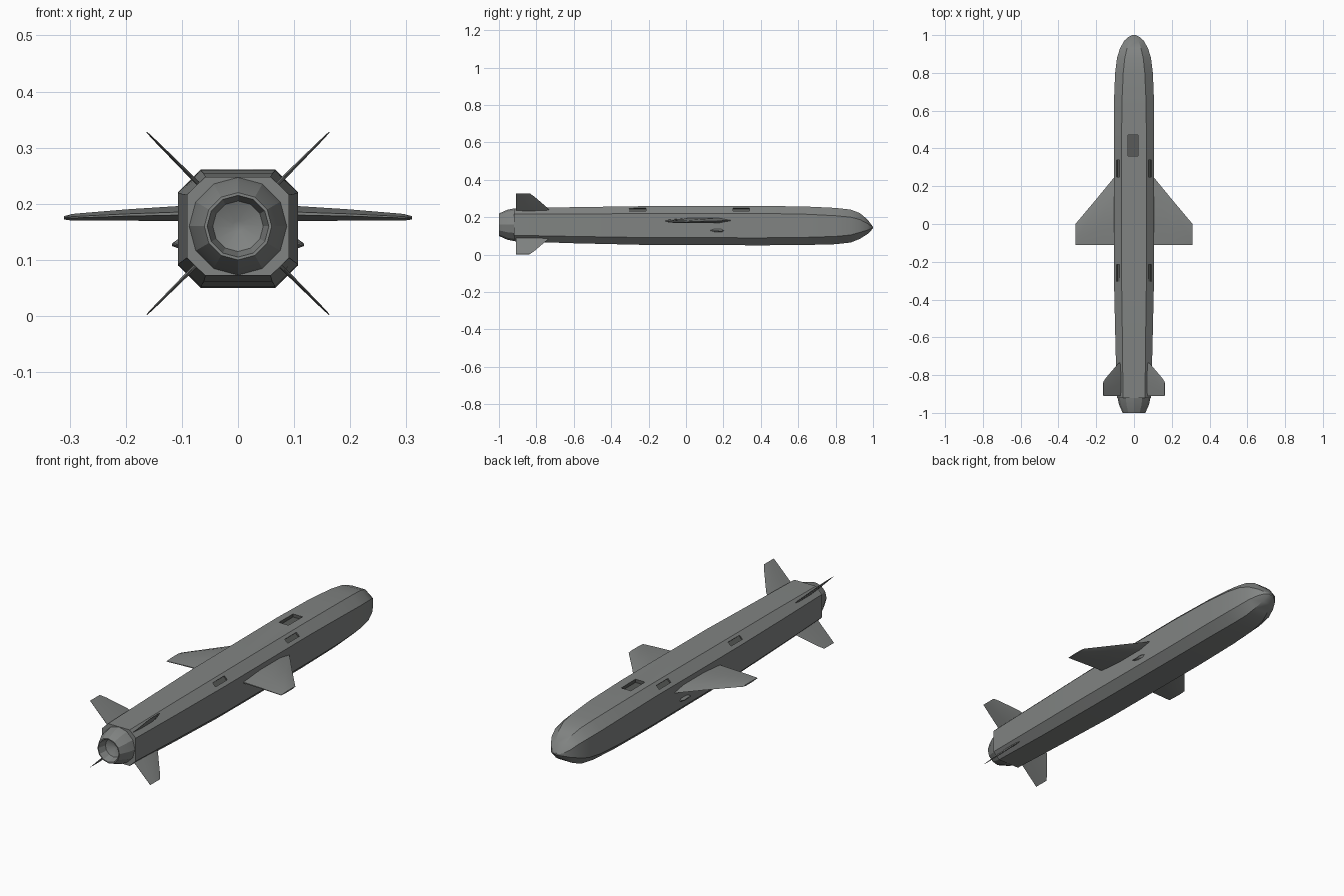
import bpy, bmesh, math
from mathutils import Matrix, Vector

if "Cube" in bpy.data.objects:
    bpy.data.objects.remove(bpy.data.objects["Cube"], do_unlink=True)


def material(name, r, g, b):
    m = bpy.data.materials.new(name)
    m.use_nodes = True
    m.diffuse_color = (r, g, b, 1)
    m.node_tree.nodes["Principled BSDF"].inputs["Base Color"].default_value = (r, g, b, 1)
    return m


GREY = material("airframe grey", 0.22, 0.23, 0.225)
DARK = material("recess grey", 0.1, 0.105, 0.1)


def activate(ob):
    bpy.ops.object.select_all(action="DESELECT")
    ob.select_set(True)
    bpy.context.view_layer.objects.active = ob


def loft(name, rings, mat=GREY, angle=30, close=True):
    """Skin a list of equal-length point rings, capping both ends."""
    bm = bmesh.new()
    loops = [[bm.verts.new(p) for p in ring] for ring in rings]
    n = len(loops[0])
    for a, b in zip(loops, loops[1:]):
        for i in range(n):
            j = (i + 1) % n
            bm.faces.new((a[i], a[j], b[j], b[i]))
    if close:
        bm.faces.new(loops[0])
        bm.faces.new(loops[-1])
    bmesh.ops.recalc_face_normals(bm, faces=bm.faces)
    me = bpy.data.meshes.new(name)
    bm.to_mesh(me)
    bm.free()
    me.materials.append(mat)
    ob = bpy.data.objects.new(name, me)
    bpy.context.collection.objects.link(ob)
    if angle:
        activate(ob)
        bpy.ops.object.shade_smooth_by_angle(angle=math.radians(angle))
    return ob


def body_ring(y, hw, lo, hi, cut):
    """Square section with chamfered corners."""
    c = hw * cut
    cz = (hi - lo) / 2 * cut
    pts = [(hw - c, hi), (hw, hi - cz), (hw, lo + cz), (hw - c, lo)]
    pts += [(-x, z) for x, z in reversed(pts)]
    return [(x, y, z) for x, z in pts]


def blade(name, stations, frame):
    """Thin tapered surface; stations are span, leading y, trailing y, height, half thickness."""
    rings = []
    for s, le, te, h, t in stations:
        at = lambda k: le + (te - le) * k
        prof = [(0, 0), (0.2, t), (0.65, t), (1, t * 0.2), (1, -t * 0.2), (0.65, -t), (0.2, -t)]
        rings.append([frame @ Vector((s, at(k), h + dz)) for k, dz in prof])
    return loft(name, rings, angle=20)


# Fuselage: y, half width, bottom, top, chamfer share
SECTIONS = [
    (-0.92, 0.091, 0.072, 0.248, 0.36),
    (-0.6, 0.099, 0.061, 0.254, 0.38),
    (-0.25, 0.107, 0.053, 0.259, 0.38),
    (0.4, 0.107, 0.05, 0.261, 0.38),
    (0.65, 0.106, 0.052, 0.257, 0.4),
    (0.8, 0.1, 0.056, 0.25, 0.43),
    (0.88, 0.09, 0.065, 0.241, 0.46),
    (0.93, 0.074, 0.085, 0.222, 0.5),
    (0.97, 0.052, 0.11, 0.188, 0.55),
    (0.99, 0.03, 0.13, 0.162, 0.58),
    (1.0, 0.01, 0.141, 0.149, 0.58),
]
body = loft("fuselage", [body_ring(*s) for s in SECTIONS], angle=0)


# Recessed pockets cut into the fuselage, lined with the dark material
def pocket(pos, size, roll=0):
    x, y, z = (v / 2 for v in size)
    frame = Matrix.Translation(pos) @ Matrix.Rotation(roll, 4, "Y")
    corners = [(-x, -z), (x, -z), (x, z), (-x, z)]
    cutter = loft("cutter", [[frame @ Vector((u, s, w)) for u, w in corners] for s in (-y, y)], DARK, 0)
    cutter.hide_render = True
    mod = body.modifiers.new("pocket", "BOOLEAN")
    mod.operation = "DIFFERENCE"
    mod.solver = "EXACT"
    mod.material_mode = "TRANSFER"
    mod.object = cutter
    activate(body)
    bpy.ops.object.modifier_apply(modifier=mod.name)
    bpy.data.objects.remove(cutter, do_unlink=True)


pocket((-0.005, 0.415, 0.26), (0.052, 0.11, 0.03))
for side in (1, -1):
    for y in (0.295, -0.26):
        pocket((side * 0.086, y, 0.242), (0.022, 0.09, 0.016), side * math.pi / 4)
activate(body)
bpy.ops.object.shade_smooth_by_angle(angle=math.radians(30))

# Exhaust nozzle: tapered tube with a hollow end
PROFILE = [(0.088, -0.915), (0.08, -0.955), (0.06, -1.0), (0.055, -1.0), (0.045, -0.96), (0.01, -0.945)]
SIDES = 12
nozzle = [[(r * math.cos(a), y, 0.16 + r * math.sin(a))
           for a in (math.tau * i / SIDES for i in range(SIDES))] for r, y in PROFILE]
loft("exhaust_nozzle", nozzle, angle=25)

# Wings and small side strakes
for side, label in ((1, "left"), (-1, "right")):
    flip = Matrix.Scale(side, 4, (1, 0, 0))
    blade(label + "_wing", [
        (0.09, 0.265, -0.11, 0.183, 0.014),
        (0.2, 0.131, -0.11, 0.18, 0.01),
        (0.295, 0.018, -0.11, 0.176, 0.006),
        (0.31, 0.0, -0.11, 0.175, 0.003)], flip)
    blade(label + "_strake", [
        (0.1, 0.22, 0.13, 0.13, 0.012),
        (0.118, 0.18, 0.13, 0.127, 0.002)], flip)

# Four tail fins on the diagonals
for name, deg in (("upper_left", 45), ("upper_right", 135), ("lower_right", 225), ("lower_left", 315)):
    frame = Matrix.Translation((0, 0, 0.165)) @ Matrix.Rotation(-math.radians(deg), 4, "Y")
    blade(name + "_fin", [
        (0.08, -0.72, -0.91, 0, 0.004),
        (0.12, -0.74, -0.91, 0, 0.0035),
        (0.205, -0.81, -0.91, 0, 0.002),
        (0.23, -0.835, -0.91, 0, 0.001)], frame)
